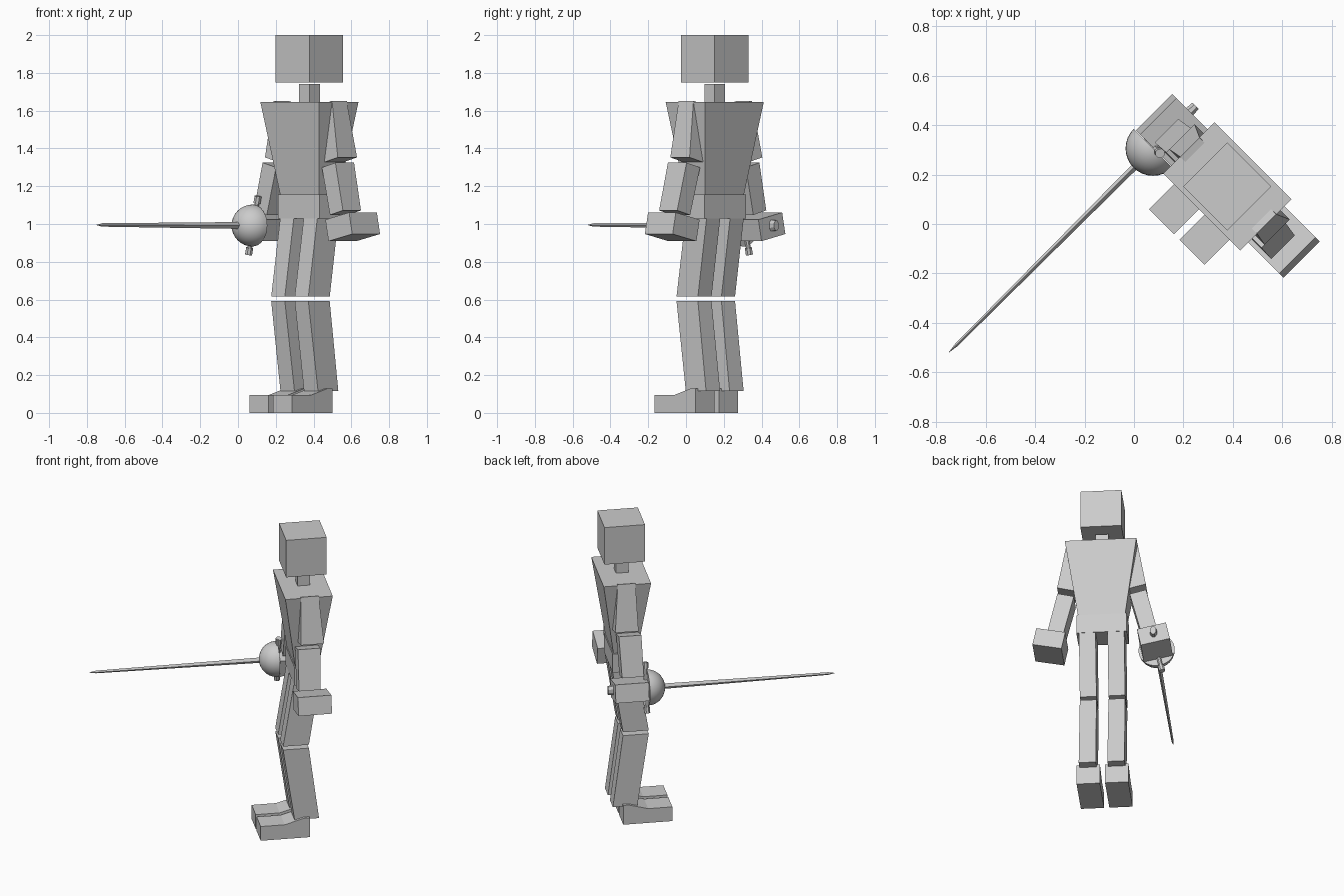
import bpy, bmesh, math
from mathutils import Matrix, Vector

cube = bpy.data.objects.get("Cube")
if cube:
    bpy.data.objects.remove(cube, do_unlink=True)

grey = bpy.data.materials.new("plain grey")
grey.use_nodes = True
grey.diffuse_color = (0.6, 0.6, 0.6, 1)
grey.node_tree.nodes["Principled BSDF"].inputs["Base Color"].default_value = (0.6, 0.6, 0.6, 1)

# The figure is built facing -y, then turned to stand diagonally
STANCE = Matrix.Translation((0.378, 0.152, 0)) @ Matrix.Rotation(math.radians(-45), 4, 'Z')


def finish(name, bm, side=1, smooth=False):
    """Mirror to the chosen side, place in the stance and link."""
    bmesh.ops.scale(bm, vec=(side, 1, 1), verts=bm.verts)
    bmesh.ops.transform(bm, matrix=STANCE, verts=bm.verts)
    bmesh.ops.recalc_face_normals(bm, faces=bm.faces)
    mesh = bpy.data.meshes.new(name)
    bm.to_mesh(mesh)
    bm.free()
    mesh.materials.append(grey)
    obj = bpy.data.objects.new(name, mesh)
    bpy.context.collection.objects.link(obj)
    if smooth:
        bpy.ops.object.select_all(action='DESELECT')
        obj.select_set(True)
        bpy.context.view_layer.objects.active = obj
        bpy.ops.object.shade_smooth_by_angle(angle=math.radians(40))
    return obj


def block(name, top, bottom, tilt=0, side=1):
    """Tapered block between two rectangles: (centre, width, depth)."""
    bm = bmesh.new()
    bmesh.ops.create_cube(bm, size=1)
    lean = Matrix.Rotation(math.radians(-tilt), 3, 'Y')
    for v in bm.verts:
        centre, width, depth = top if v.co.z > 0 else bottom
        v.co = Vector(centre) + lean @ Vector((v.co.x * width, v.co.y * depth, 0))
    return finish(name, bm, side)


def rod(name, start, end, r1, r2, sides, turn=0, squash=(1, 1, 1), smooth=False):
    """Tapered rod from start to end."""
    bm = bmesh.new()
    a, b = Vector(start), Vector(end)
    bmesh.ops.create_cone(bm, cap_ends=True, segments=sides, radius1=r1, radius2=r2,
                          depth=(b - a).length)
    bmesh.ops.rotate(bm, verts=bm.verts, matrix=Matrix.Rotation(math.radians(turn), 3, 'Z'))
    bmesh.ops.scale(bm, vec=squash, verts=bm.verts)
    aim = (b - a).to_track_quat('Z', 'Y').to_matrix()
    bmesh.ops.rotate(bm, verts=bm.verts, matrix=aim)
    bmesh.ops.translate(bm, vec=(a + b) / 2, verts=bm.verts)
    return finish(name, bm, smooth=smooth)


# Head, neck and trunk
block("head", ((0, 0, 2), 0.252, 0.252), ((0, 0, 1.75), 0.252, 0.252))
block("neck", ((0, 0, 1.742), 0.078, 0.078), ((0, 0, 1.64), 0.078, 0.078))
block("torso", ((0, 0, 1.645), 0.44, 0.294), ((0, 0, 1.15), 0.288, 0.146))
block("pelvis", ((0, 0, 1.155), 0.31, 0.16), ((0, 0, 1.03), 0.31, 0.16))

for label, side in (("left", 1), ("right", -1)):
    # Leg: thigh leans forward to the knee, shin leans back to the ankle
    hip, knee, ankle = (0.088, 0, 1.035), (0.088, -0.067, 0.615), (0.088, 0, 0.115)
    block(label + "_thigh", (hip, 0.102, 0.158), (knee, 0.102, 0.16), side=side)
    block(label + "_shin", ((0.088, -0.067, 0.592), 0.102, 0.16), (ankle, 0.105, 0.152), side=side)

    # Foot: wedge profile extruded across its width
    bm = bmesh.new()
    profile = [(-0.29, 0), (0.015, 0), (0.015, 0.13), (-0.02, 0.13), (-0.14, 0.096), (-0.29, 0.096)]
    face = bm.faces.new([bm.verts.new((0.016, y, z)) for y, z in profile])
    grown = bmesh.ops.extrude_face_region(bm, geom=[face])
    bmesh.ops.translate(bm, vec=(0.143, 0, 0),
                        verts=[g for g in grown["geom"] if isinstance(g, bmesh.types.BMVert)])
    finish(label + "_foot", bm, side)

    # Arm: two tapered blocks leaning outwards
    block(label + "_upper_arm", ((0.178, 0.005, 1.642), 0.085, 0.11),
          ((0.222, 0.012, 1.34), 0.104, 0.144), 14, side)
    block(label + "_forearm", ((0.222, -0.008, 1.312), 0.104, 0.14),
          ((0.285, -0.015, 1.06), 0.1, 0.135), 14, side)

    # Hand: boxy fist tilted with the arm
    block(label + "_hand", ((0.309, 0.003, 1.042), 0.182, 0.208),
          ((0.333, 0.003, 0.928), 0.182, 0.208), 12, side)

# Sword held forward in the right hand
GX, GY, GZ = -0.322, -0.104, 0.992

# Domed hand guard, flat side against the fist
bm = bmesh.new()
bmesh.ops.create_uvsphere(bm, u_segments=32, v_segments=16, radius=0.111)
cut = bmesh.ops.bisect_plane(bm, geom=bm.verts[:] + bm.edges[:] + bm.faces[:], dist=0.0001,
                             plane_co=(0, 0, 0), plane_no=(0, 1, 0), clear_outer=True)
rim = [e for e in bm.edges if e.is_boundary]
bmesh.ops.holes_fill(bm, edges=rim, sides=0)
bmesh.ops.translate(bm, vec=(GX, GY, GZ), verts=bm.verts)
finish("hand_guard", bm, smooth=True)

# Blade with a short pointed tip
rod("blade", (GX, GY, GZ), (GX, -1.23, 0.995), 0.019, 0.009, 4, squash=(0.75, 1, 1))
rod("blade_tip", (GX, -1.23, 0.995), (GX, -1.273, 0.995), 0.009, 0.0005, 4, squash=(0.75, 1, 1))

# Grip through the fist, ending in a pommel
rod("grip", (GX, GY, GZ), (GX, 0.1, GZ), 0.018, 0.018, 8, 22.5)
rod("pommel", (GX, 0.1, GZ), (GX, 0.14, GZ), 0.03, 0.026, 8, 22.5, (0.75, 1.1, 1))

# Cross bar with thicker ends
tilt = Vector((0.23, 0, 1)).normalized()
mid = Vector((GX, GY + 0.006, GZ))
rod("cross_bar", mid - tilt * 0.145, mid + tilt * 0.16, 0.014, 0.014, 8, 22.5)
for label, reach in (("upper", 0.14), ("lower", -0.14)):
    end = mid + tilt * reach
    rod(label + "_bar_end", end - tilt * 0.018, end + tilt * 0.018, 0.02, 0.02, 8, 22.5)
